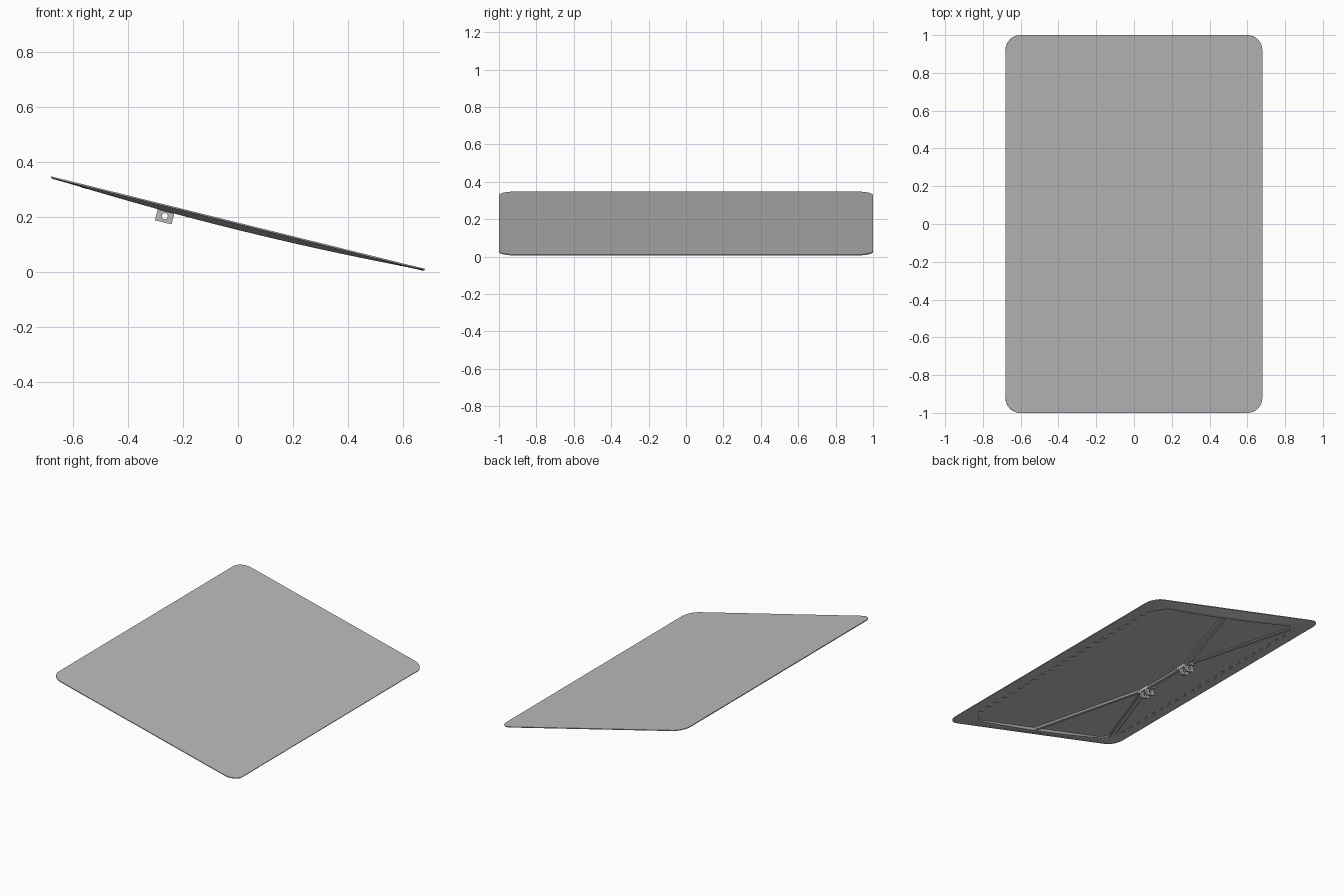
import bpy, bmesh, math
from mathutils import Matrix, Vector

cube = bpy.data.objects.get("Cube")
if cube:
    bpy.data.objects.remove(cube, do_unlink=True)

TILT = Matrix.Translation((0, 0, 0.179)) @ Matrix.Rotation(math.radians(13.9), 4, 'Y')
FLOOR = -0.008
PIVOT_X = -0.264


def material(name, value):
    mat = bpy.data.materials.new(name)
    mat.use_nodes = True
    colour = (value, value, value, 1)
    mat.diffuse_color = colour
    mat.node_tree.nodes["Principled BSDF"].inputs["Base Color"].default_value = colour
    return mat


GREY = material("plain_grey", 0.5)


def place(name, mesh, matrix=Matrix()):
    """Link a mesh built in the flat panel frame, then tilt it."""
    mesh.transform(TILT @ matrix)
    mesh.materials.clear()
    mesh.materials.append(GREY)
    obj = bpy.data.objects.new(name, mesh)
    bpy.context.collection.objects.link(obj)
    return obj


def finish(name, bm):
    bmesh.ops.recalc_face_normals(bm, faces=bm.faces)
    mesh = bpy.data.meshes.new(name)
    bm.to_mesh(mesh)
    bm.free()
    return place(name, mesh)


def outline(w, h, r, flat=False, corner=8, side=16):
    """Rounded (or chamfered) rectangle, evenly divided along its sides."""
    pts = []
    for k in range(4):
        sx, sy = ((1, 1), (-1, 1), (-1, -1), (1, -1))[k]
        centre = Vector((sx * (w - r), sy * (h - r)))
        arc = []
        for i in range(corner + 1):
            a = math.pi / 2 * (k + i / corner)
            arc.append(centre + r * Vector((math.cos(a), math.sin(a))))
        if flat:
            arc = [arc[0].lerp(arc[-1], i / corner) for i in range(corner + 1)]
        pts.append(arc)
    loop = []
    for k in range(4):
        loop += pts[k]
        a, b = pts[k][-1], pts[(k + 1) % 4][0]
        loop += [a.lerp(b, i / side) for i in range(1, side)]
    return loop


def belly(x):
    """Depth of the bowed underside frame."""
    return FLOOR - 0.018 * max(0, 1 - (x / 0.65) ** 2)


# Lid: flat top, thin lip, bowed frame and recessed underside
bm = bmesh.new()
outer = outline(0.7, 1, 0.08)
opening = outline(0.61, 0.91, 0.1, flat=True)
levels = [
    (outer, lambda x: 0),
    (outer, lambda x: -0.005),
    (outline(0.69, 0.99, 0.075), lambda x: FLOOR),
    (outline(0.63, 0.94, 0.06), belly),
    (opening, belly),
    (opening, lambda x: FLOOR + 0.001),
]
rings = [[bm.verts.new((p.x, p.y, z(p.x))) for p in loop] for loop, z in levels]
for low, high in zip(rings, rings[1:]):
    for i in range(len(low)):
        j = (i + 1) % len(low)
        bm.faces.new((low[i], low[j], high[j], high[i]))
bm.faces.new(rings[0])
bm.faces.new(rings[-1])
finish("lid_panel", bm)


def bar(bm, start, end, width, depth):
    """Raised rib with sloping sides between two points of the underside."""
    a, b = Vector(start), Vector(end)
    side = (b - a).normalized().orthogonal() * width / 2
    section = [(-1, FLOOR + 0.002), (1, FLOOR + 0.002), (0.6, -depth), (-0.6, -depth)]
    loops = [[bm.verts.new((*(p + side * s), z)) for s, z in section] for p in (a, b)]
    for i in range(4):
        j = (i + 1) % 4
        bm.faces.new((loops[0][i], loops[0][j], loops[1][j], loops[1][i]))
    for loop in loops:
        bm.faces.new(loop)


# Stiffening ribs fanning out from the two brackets
bm = bmesh.new()
for s in (-1, 1):
    hub = (PIVOT_X, 0.19 * s)
    bar(bm, hub, (0.03, 0.92 * s), 0.045, 0.018)
    bar(bm, hub, (-0.57, 0.88 * s), 0.045, 0.013)
bar(bm, (PIVOT_X, -0.19), (PIVOT_X, 0.19), 0.045, 0.018)
finish("stiffening_ribs", bm)

# Row of small teeth along the inside of each long edge
bm = bmesh.new()
for s in (-1, 1):
    for i in range(22):
        y = -0.78 + 1.56 * i / 21
        bar(bm, (0.615 * s, y), (0.585 * s, y), 0.04, 0.0105)
finish("edge_teeth", bm)


def lug_mesh(thickness):
    """Upright plate with a pin hole, drawn as a filled curve."""
    curve = bpy.data.curves.new("lug_profile", 'CURVE')
    curve.dimensions = '2D'
    curve.fill_mode = 'BOTH'
    curve.extrude = thickness / 2
    plate = [(-0.031, -0.064), (0.031, -0.064), (0.031, -0.018), (-0.031, -0.018)]
    hole = [(0.011 * math.cos(a), -0.041 + 0.011 * math.sin(a))
            for a in (math.tau * i / 16 for i in range(16))]
    for pts in (plate, hole):
        spline = curve.splines.new('POLY')
        spline.points.add(len(pts) - 1)
        for point, (x, z) in zip(spline.points, pts):
            point.co = (x, z, 0, 1)
        spline.use_cyclic_u = True
    helper = bpy.data.objects.new("lug_helper", curve)
    bpy.context.collection.objects.link(helper)
    deps = bpy.context.evaluated_depsgraph_get()
    mesh = bpy.data.meshes.new_from_object(helper.evaluated_get(deps))
    bpy.data.objects.remove(helper, do_unlink=True)
    return mesh


# Hinge brackets: a foot plate and a pair of lugs each
upright = Matrix.Rotation(math.pi / 2, 4, 'X')
for label, s in (("left", 1), ("right", -1)):
    bm = bmesh.new()
    bmesh.ops.create_cube(bm, size=1, matrix=Matrix.Translation((PIVOT_X, 0.19 * s, -0.016))
                          @ Matrix.Diagonal((0.062, 0.1, 0.018, 1)))
    finish("bracket_foot_" + ("back" if s > 0 else "front"), bm)
    for n, dy in (("inner", -0.025), ("outer", 0.025)):
        place("bracket_lug_" + ("back_" if s > 0 else "front_") + n, lug_mesh(0.014),
              Matrix.Translation((PIVOT_X, (0.19 + dy) * s, 0)) @ upright)
